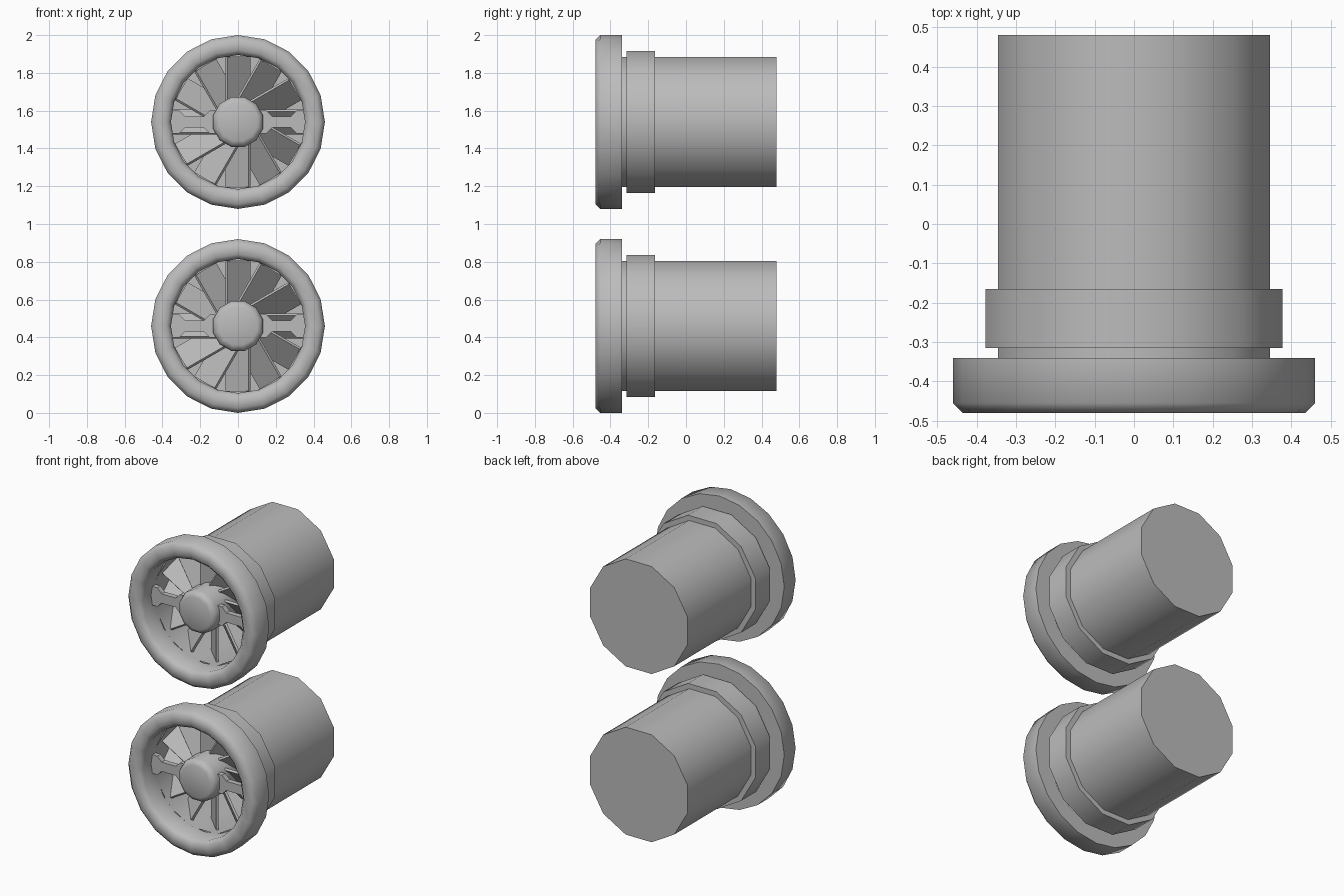
import bpy, bmesh, math
from mathutils import Matrix, Vector

if "Cube" in bpy.data.objects:
    bpy.data.objects.remove(bpy.data.objects["Cube"])

grey = bpy.data.materials.new("mid grey")
grey.diffuse_color = (0.5, 0.5, 0.5, 1)
grey.use_nodes = True
grey.node_tree.nodes["Principled BSDF"].inputs["Base Color"].default_value = grey.diffuse_color


def finish(bm, name, z, angle=50):
    """Turn a bmesh into a shaded object whose axis sits at height z."""
    bmesh.ops.recalc_face_normals(bm, faces=bm.faces)
    me = bpy.data.meshes.new(name)
    bm.to_mesh(me)
    bm.free()
    me.materials.append(grey)
    ob = bpy.data.objects.new(name, me)
    bpy.context.collection.objects.link(ob)
    ob.location.z = z
    bpy.ops.object.select_all(action='DESELECT')
    ob.select_set(True)
    bpy.context.view_layer.objects.active = ob
    bpy.ops.object.shade_smooth_by_angle(angle=math.radians(angle))
    return ob


def lathe(name, z, profile, sides, offset=0.0, closed=False, caps=()):
    """Spin (radius, y) points around the y axis; caps lists rings to fill."""
    bm = bmesh.new()
    rings = []
    for r, y in profile:
        ring = []
        for i in range(sides):
            a = 2 * math.pi * (i + offset) / sides
            ring.append(bm.verts.new((r * math.cos(a), y, r * math.sin(a))))
        rings.append(ring)
    pairs = list(zip(rings, rings[1:]))
    if closed:
        pairs.append((rings[-1], rings[0]))
    for a, b in pairs:
        for i in range(sides):
            j = (i + 1) % sides
            bm.faces.new((a[i], a[j], b[j], b[i]))
    for c in caps:
        bm.faces.new(rings[c])
    return finish(bm, name, z)


def blades(name, z, count=12):
    """Radial slabs pitched at 45 degrees."""
    bm = bmesh.new()
    r0, r1, chord, thick = 0.10, 0.374, 0.175, 0.015
    for i in range(count):
        a = 2 * math.pi * i / count
        rad = Vector((math.cos(a), 0, math.sin(a)))
        tan = Vector((math.sin(a), 0, -math.cos(a)))
        cho = (tan + Vector((0, 1, 0))).normalized()
        nor = rad.cross(cho)
        rot = Matrix((rad, cho, nor)).transposed().to_4x4()
        mid = rad * (r0 + r1) / 2 + Vector((0, -0.235, 0))
        size = Matrix.Diagonal((r1 - r0, chord, thick, 1))
        bmesh.ops.create_cube(bm, size=1, matrix=Matrix.Translation(mid) @ rot @ size)
    return finish(bm, name, z, 30)


def strut(name, z):
    """Flat cross bar, wide at the hub and at both ends."""
    half = [(0.42, 0.06), (0.31, 0.06), (0.28, 0.03), (0.18, 0.03), (0.15, 0.06)]
    top = half + [(-x, h) for x, h in reversed(half)]
    outline = top + [(x, -h) for x, h in reversed(top)]
    bm = bmesh.new()
    face = bm.faces.new([bm.verts.new((x, -0.375, h)) for x, h in outline])
    ext = bmesh.ops.extrude_face_region(bm, geom=[face])
    bmesh.ops.translate(bm, vec=(0, 0.034, 0),
                        verts=[v for v in ext["geom"] if isinstance(v, bmesh.types.BMVert)])
    return finish(bm, name, z, 30)


K = 1 / math.cos(math.pi / 12)  # flat-to-corner factor for twelve sides

for label, z in (("lower", 0.46), ("upper", 1.54)):
    # rounded front rim
    lathe(label + "_rim", z,
          [(0.46, -0.34), (0.46, -0.455), (0.435, -0.48),
           (0.38, -0.48), (0.355, -0.455), (0.355, -0.34)], 20, closed=True)
    # housing tube, open at the front and closed at the back
    lathe(label + "_housing", z, [(0.345 * K, -0.345), (0.345 * K, 0.48)],
          12, 0.5, caps=(1,))
    # collar behind the rim
    lathe(label + "_collar", z,
          [(0.345 * K, -0.315), (0.377 * K, -0.315),
           (0.377 * K, -0.165), (0.345 * K, -0.165)], 12, 0.5)
    # hub with a bevelled nose
    lathe(label + "_hub", z,
          [(0.10 * K, -0.43), (0.122 * K, -0.42), (0.132 * K, -0.395),
           (0.132 * K, -0.15)], 12, 0.5, caps=(0, 3))
    blades(label + "_fan_blades", z)
    strut(label + "_strut", z)
